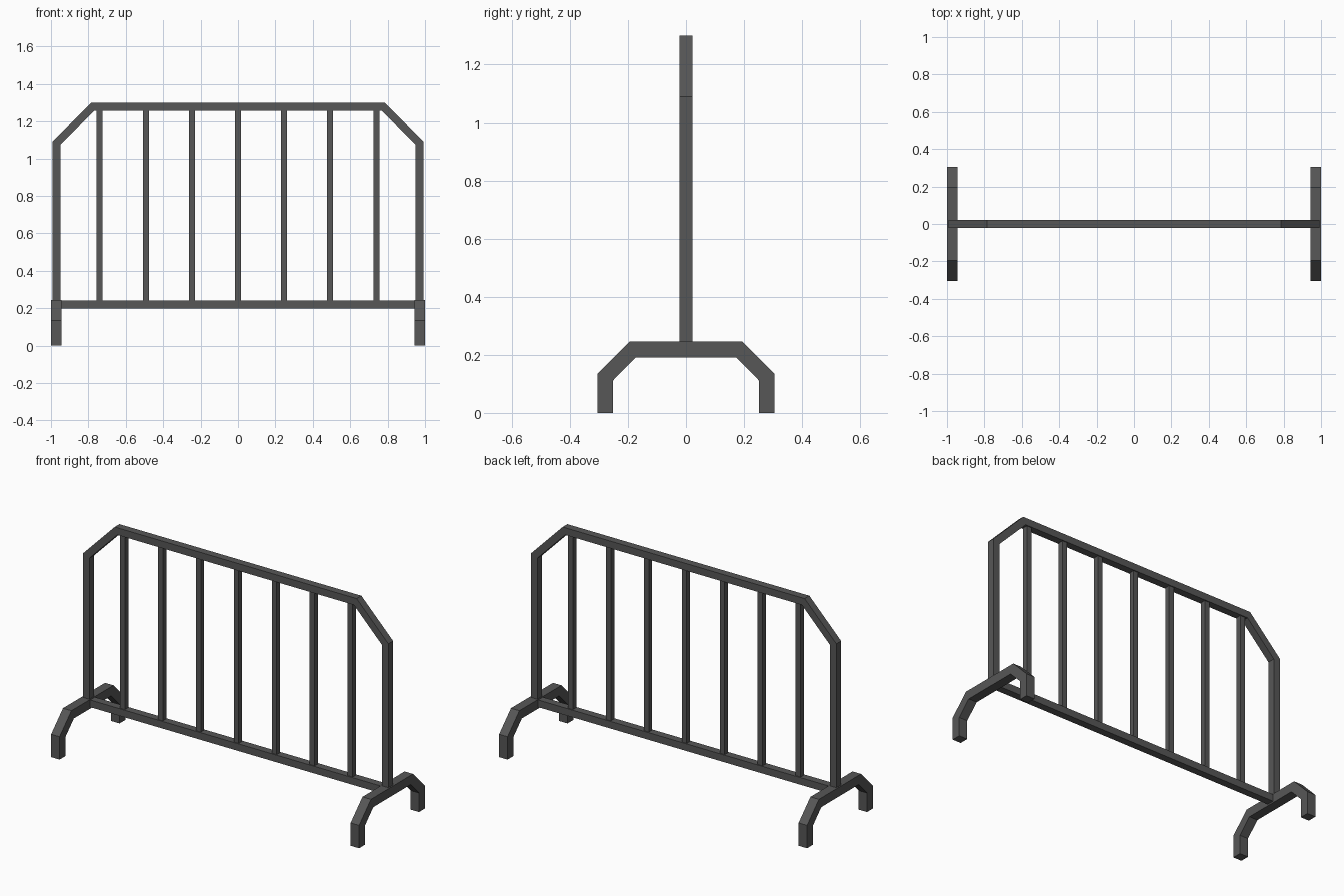
import bpy, bmesh
from mathutils import Vector

if "Cube" in bpy.data.objects:
    bpy.data.objects.remove(bpy.data.objects["Cube"])

steel = bpy.data.materials.new("dark grey steel")
steel.diffuse_color = (0.095, 0.095, 0.095, 1)
steel.use_nodes = True
steel.node_tree.nodes["Principled BSDF"].inputs["Base Color"].default_value = steel.diffuse_color


def finish(name, bm):
    bmesh.ops.recalc_face_normals(bm, faces=bm.faces)
    me = bpy.data.meshes.new(name)
    bm.to_mesh(me)
    bm.free()
    me.materials.append(steel)
    ob = bpy.data.objects.new(name, me)
    bpy.context.collection.objects.link(ob)
    return ob


def tube(name, path, width, depth, place, closed=False):
    """Mitred rectangular tube along a flat path; place maps (u, v, w) to 3D."""
    pts = [Vector(p) for p in path]
    n = len(pts)
    bm = bmesh.new()
    rings = []
    for i, p in enumerate(pts):
        dirs = []
        if closed or i > 0:
            dirs.append((p - pts[i - 1]).normalized())
        if closed or i < n - 1:
            dirs.append((pts[(i + 1) % n] - p).normalized())
        normals = [Vector((-d.y, d.x)) for d in dirs]
        m = sum(normals, Vector((0, 0))).normalized()
        m *= width / 2 / m.dot(normals[0])
        rings.append([bm.verts.new(place(*(p + s * m), w * depth / 2))
                      for s, w in ((1, 1), (1, -1), (-1, -1), (-1, 1))])
    for i in range(n if closed else n - 1):
        a, b = rings[i], rings[(i + 1) % n]
        for k in range(4):
            j = (k + 1) % 4
            bm.faces.new((a[k], a[j], b[j], b[k]))
    if not closed:
        bm.faces.new(rings[0])
        bm.faces.new(rings[-1])
    return finish(name, bm)


def bar(name, x, z0, z1, size):
    bm = bmesh.new()
    bmesh.ops.create_cube(bm, size=1)
    for v in bm.verts:
        v.co = (x + v.co.x * size, v.co.y * size, (z0 + z1) / 2 + v.co.z * (z1 - z0))
    return finish(name, bm)


# Outer frame with chamfered top corners and bottom rail
half = [(0.971, 0.221), (0.971, 1.081), (0.777, 1.279)]
loop = half + [(-x, z) for x, z in reversed(half)]
tube("frame", loop, 0.042, 0.044, lambda u, v, w: (u, w, v), closed=True)

# Upright bars
for i in range(-3, 4):
    bar(f"upright_bar_{i + 4}", i * 0.2465, 0.23, 1.27, 0.032)

# Arched feet at both ends
leg = [(-0.278, 0), (-0.278, 0.123), (-0.184, 0.218)]
arch = leg + [(-y, z) for y, z in reversed(leg)]
for side, name in ((-1, "left_foot"), (1, "right_foot")):
    tube(name, arch, 0.054, 0.055, lambda u, v, w: (side * 0.9725 + w, u, v))
